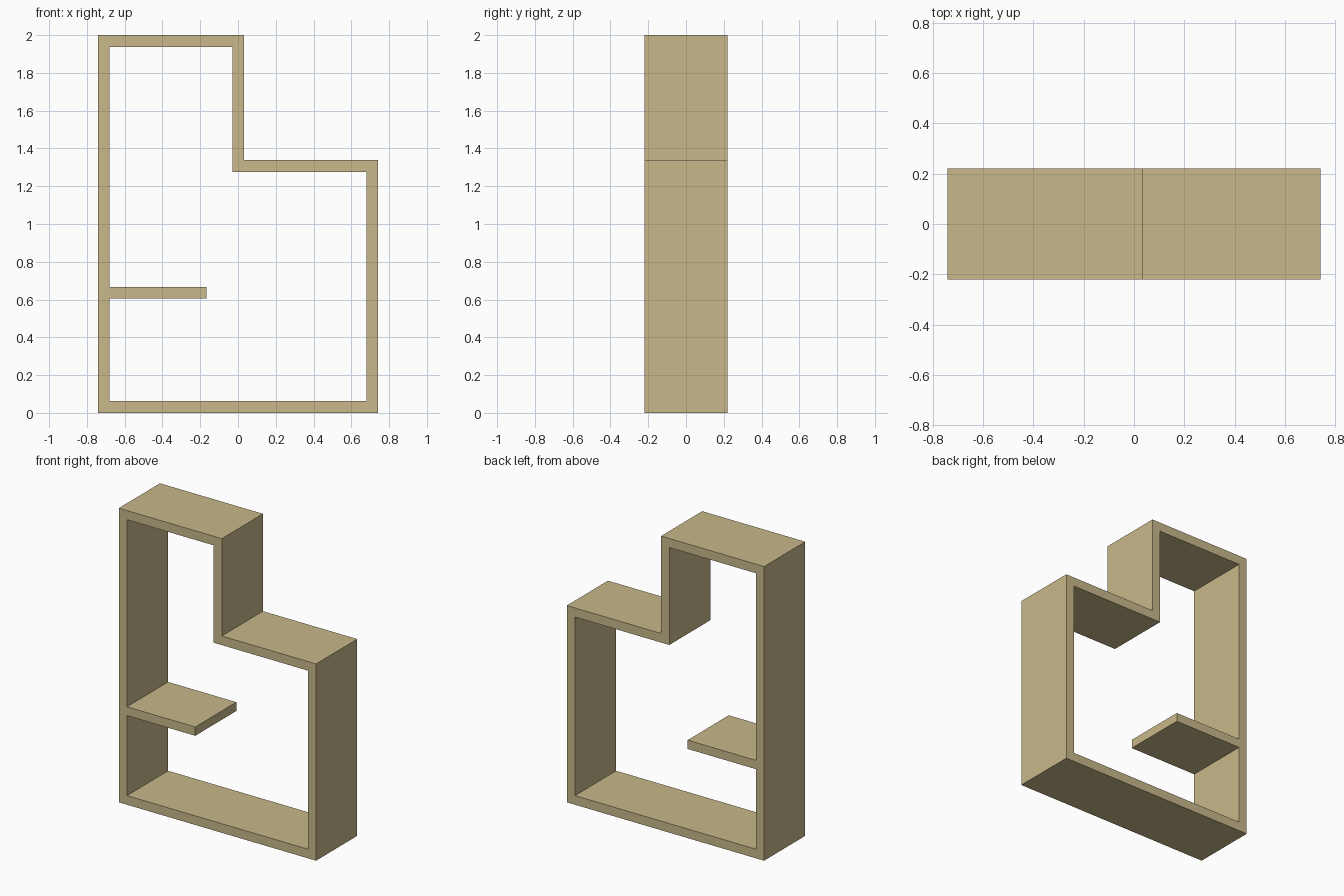
import bpy
import bmesh

cube = bpy.data.objects.get("Cube")
if cube:
    bpy.data.objects.remove(cube, do_unlink=True)

HALF_DEPTH = 0.221
WALL = 0.062

# Single wood colour
COLOUR = (0.578, 0.479, 0.254, 1.0)
wood = bpy.data.materials.new("pale_wood")
wood.use_nodes = True
wood.diffuse_color = COLOUR
wood.node_tree.nodes["Principled BSDF"].inputs["Base Color"].default_value = COLOUR


def extruded(name, faces_2d):
    """Extrude flat x-z polygons from front to back into one solid object."""
    bm = bmesh.new()
    for polygon in faces_2d:
        bm.faces.new([bm.verts.new((x, -HALF_DEPTH, z)) for x, z in polygon])
    bmesh.ops.remove_doubles(bm, verts=bm.verts, dist=0.0001)
    result = bmesh.ops.extrude_face_region(bm, geom=bm.faces[:])
    moved = [v for v in result["geom"] if isinstance(v, bmesh.types.BMVert)]
    bmesh.ops.translate(bm, verts=moved, vec=(0, 2 * HALF_DEPTH, 0))
    bmesh.ops.recalc_face_normals(bm, faces=bm.faces[:])
    mesh = bpy.data.meshes.new(name)
    bm.to_mesh(mesh)
    bm.free()
    mesh.materials.append(wood)
    obj = bpy.data.objects.new(name, mesh)
    bpy.context.collection.objects.link(obj)
    return obj


# Stepped outline, counter-clockwise; each corner has an inward direction
outline = [(-0.742, 0), (0.742, 0), (0.742, 1.338),
           (0.033, 1.338), (0.033, 2), (-0.742, 2)]
inward = [(1, 1), (-1, 1), (-1, -1), (-1, -1), (-1, -1), (1, -1)]
inner = [(x + dx * WALL, z + dz * WALL)
         for (x, z), (dx, dz) in zip(outline, inward)]

# Mitred frame boards
boards = []
for i in range(len(outline)):
    j = (i + 1) % len(outline)
    boards.append([outline[i], outline[j], inner[j], inner[i]])
extruded("stepped_frame", boards)

# Short shelf butted against the inside of the tall side wall
left, right, bottom, top = inner[0][0], -0.167, 0.606, 0.666
extruded("inner_shelf", [[(left, bottom), (right, bottom), (right, top), (left, top)]])
